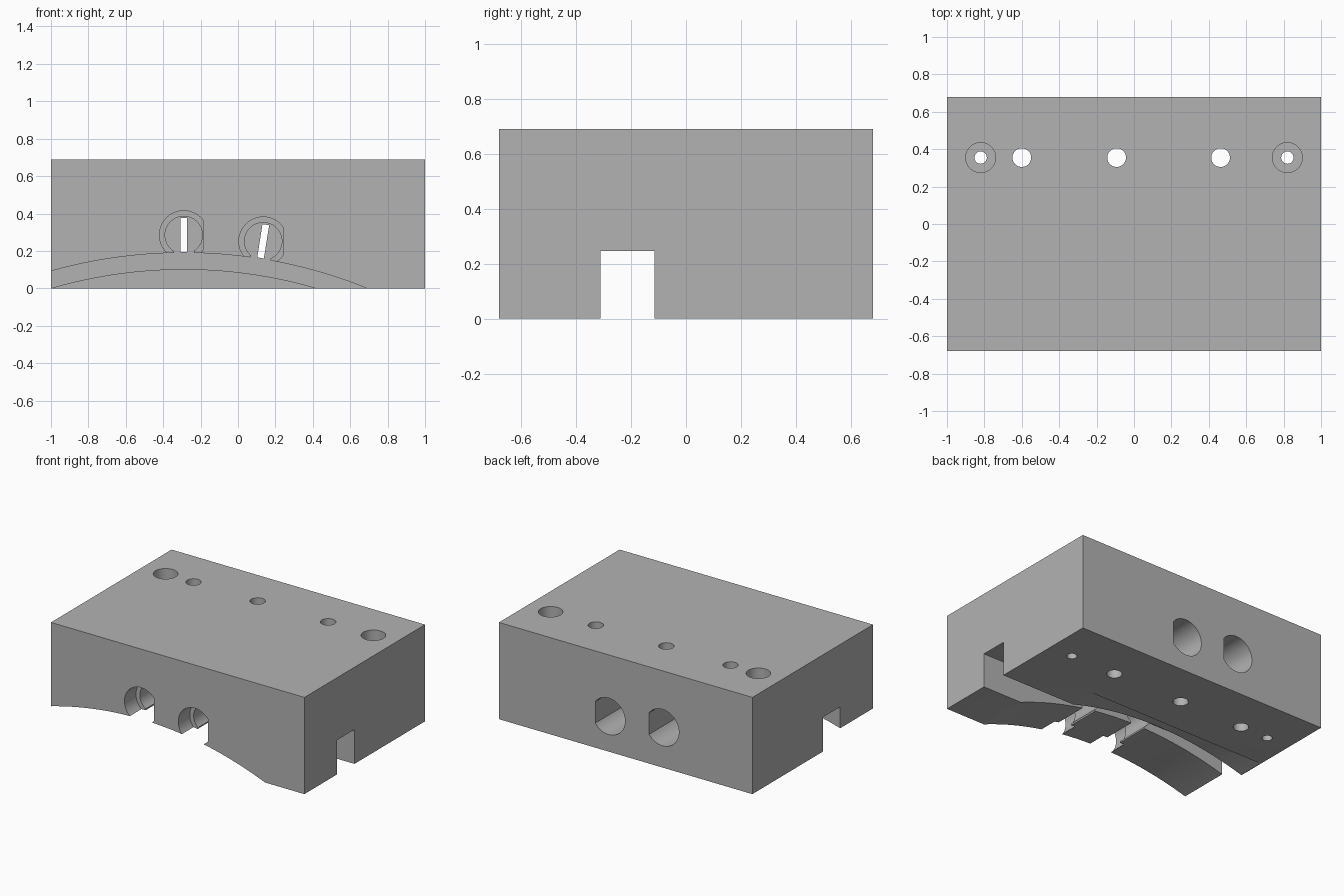
import bpy, bmesh
from math import sin, cos, pi, sqrt, asin, radians
from mathutils import Matrix, Vector

if "Cube" in bpy.data.objects:
    bpy.data.objects.remove(bpy.data.objects["Cube"])

grey = bpy.data.materials.new("plain grey")
grey.use_nodes = True
colour = (0.45, 0.45, 0.45, 1)
grey.diffuse_color = colour
grey.node_tree.nodes["Principled BSDF"].inputs["Base Color"].default_value = colour


def make(name, bm):
    bmesh.ops.recalc_face_normals(bm, faces=bm.faces)
    mesh = bpy.data.meshes.new(name)
    bm.to_mesh(mesh)
    bm.free()
    obj = bpy.data.objects.new(name, mesh)
    bpy.context.collection.objects.link(obj)
    mesh.materials.append(grey)
    return obj


def box(name, low, high):
    bm = bmesh.new()
    bmesh.ops.create_cube(bm, size=1)
    for v in bm.verts:
        v.co = Vector([(h + l) / 2 + c * (h - l) for l, h, c in zip(low, high, v.co)])
    return make(name, bm)


def prism(name, profile, y0, y1):
    """Extrude an x-z profile along y."""
    bm = bmesh.new()
    face = bm.faces.new([bm.verts.new((x, y0, z)) for x, z in profile])
    new = bmesh.ops.extrude_face_region(bm, geom=[face])["geom"]
    moved = [g for g in new if isinstance(g, bmesh.types.BMVert)]
    bmesh.ops.translate(bm, vec=(0, y1 - y0, 0), verts=moved)
    return make(name, bm)


def upright(name, x, y, radius, z0, z1):
    bm = bmesh.new()
    bmesh.ops.create_cone(bm, cap_ends=True, segments=48, radius1=radius, radius2=radius,
                          depth=z1 - z0, matrix=Matrix.Translation((x, y, (z0 + z1) / 2)))
    return make(name, bm)


def disc(cx, cz, radius, steps=64):
    return [(cx + radius * cos(2 * pi * (i + .5) / steps),
             cz + radius * sin(2 * pi * (i + .5) / steps)) for i in range(steps)]


def d_shape(cx, cz, radius, flat, steps=56):
    """Circle with its +x side cut off at the given offset."""
    start = asin(sqrt(radius ** 2 - flat ** 2) / radius)
    span = 2 * pi - 2 * start
    return [(cx + radius * cos(start + span * i / steps),
             cz + radius * sin(start + span * i / steps)) for i in range(steps + 1)]


def radial_rect(width, r0, r1, angle):
    """Rectangle lying along a radius of the arch."""
    corners = [(-width / 2, r0), (width / 2, r0), (width / 2, r1), (-width / 2, r1)]
    return [(AX + s * cos(angle) + r * sin(angle), AZ - s * sin(angle) + r * cos(angle))
            for s, r in corners]


def cut(cutter):
    cutter.hide_render = True
    mod = block.modifiers.new("cut", "BOOLEAN")
    mod.operation = "DIFFERENCE"
    mod.solver = "EXACT"
    mod.object = cutter
    bpy.context.view_layer.objects.active = block
    bpy.ops.object.modifier_apply(modifier=mod.name)
    bpy.data.objects.remove(cutter)


AX, AZ = -.29, -2.43          # arch centre
SLOT_FRONT, SLOT_BACK = -.31, -.115

block = box("mounting_block", (-1, -.68, 0), (1, .68, .69))

# Cross slot through the underside
cut(box("slot_cutter", (-1.2, SLOT_FRONT, -.2), (1.2, SLOT_BACK, .245)))

# Concentric arches in front of and behind the slot
for radius, y0, y1 in ((2.62, -.8, -.2), (2.53, -.2, .077)):
    arc = [(AX + radius * sin(a), AZ + radius * cos(a))
           for a in (radians(-32 + 64 * i / 96) for i in range(97))]
    cut(prism("arch_cutter", arc, y0, y1))

# Two stepped bores on a common radius about the arch centre
for angle in (0, radians(9)):
    cx, cz = AX + 2.715 * sin(angle), AZ + 2.715 * cos(angle)
    cut(prism("front_recess", d_shape(cx, cz, .13, .105), -.8, -.55))
    cut(prism("round_bore", disc(cx, cz, .1), -.6, SLOT_BACK))
    cut(prism("neck", radial_rect(.107, 2.55, 2.715, angle), -.6, -.25))
    cut(prism("blade_slit", radial_rect(.036, 2.625, 2.805, angle), -.2, .15))
    cut(prism("back_bore", d_shape(cx, cz, .13, .105), .08, .8))

# Vertical holes, the outer pair counterbored
for x in (-.6, -.093, .463):
    cut(upright("pin_hole", x, .355, .05, -.2, .9))
for x in (-.82, .82):
    cut(upright("bolt_hole", x, .355, .033, -.2, .9))
    cut(upright("counterbore", x, .355, .08, .36, .9))

bpy.ops.object.select_all(action="DESELECT")
block.select_set(True)
bpy.context.view_layer.objects.active = block
bpy.ops.object.shade_smooth_by_angle(angle=radians(30))
